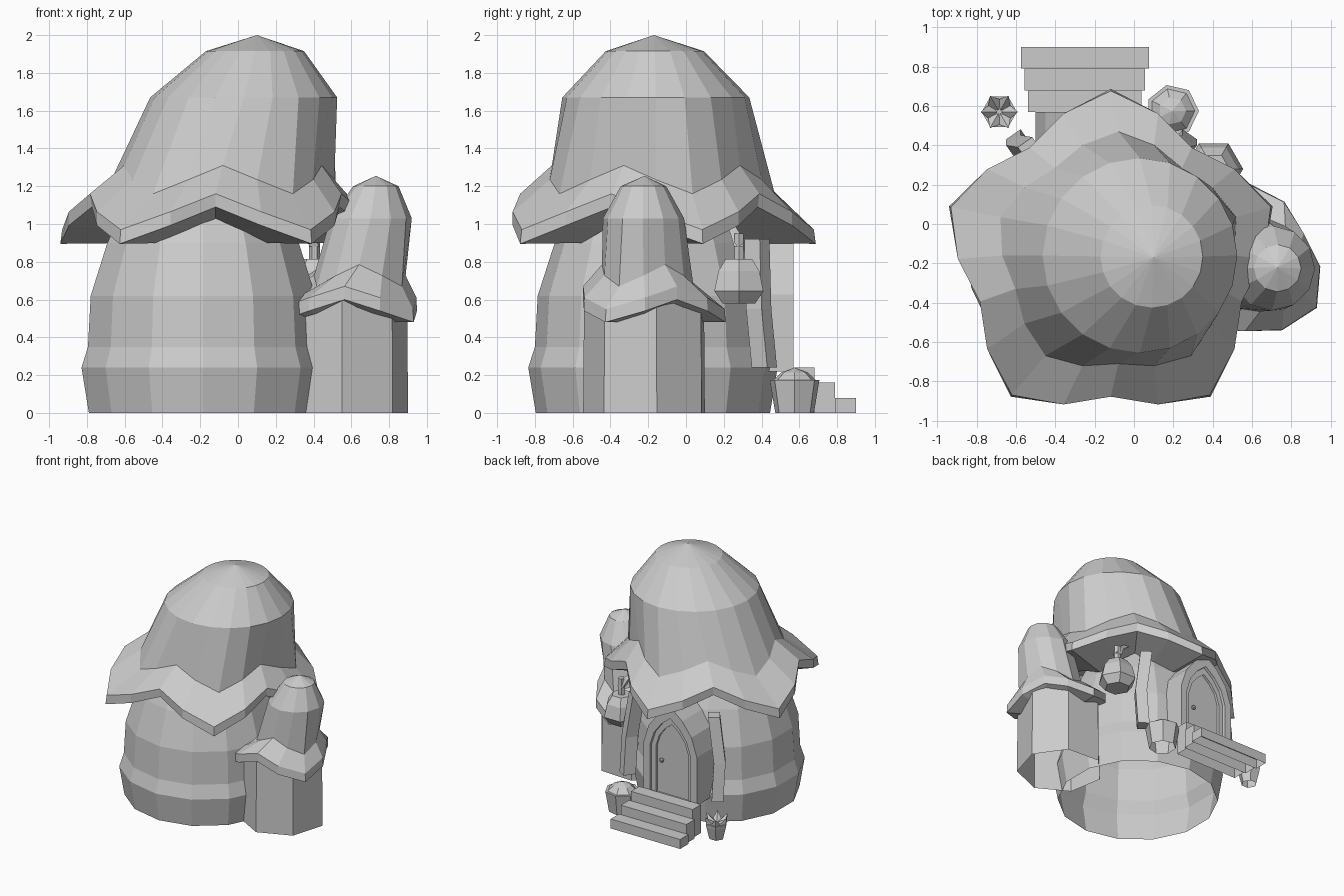
import bpy, bmesh
from math import sin, cos, pi, radians
from mathutils import Vector

cube = bpy.data.objects.get("Cube")
if cube:
    bpy.data.objects.remove(cube)

stone = bpy.data.materials.new("plain_grey")
stone.use_nodes = True
GREY = (0.6, 0.6, 0.6, 1)
stone.diffuse_color = GREY
stone.node_tree.nodes["Principled BSDF"].inputs["Base Color"].default_value = GREY


def finish(name, bm):
    bmesh.ops.recalc_face_normals(bm, faces=bm.faces)
    mesh = bpy.data.meshes.new(name)
    bm.to_mesh(mesh)
    bm.free()
    mesh.materials.append(stone)
    obj = bpy.data.objects.new(name, mesh)
    bpy.context.collection.objects.link(obj)
    return obj


def loft(name, rings, apex=None, loop=False, base=True):
    """Skin a list of rings; close with caps, an apex or back to the start."""
    bm = bmesh.new()
    vs = [[bm.verts.new(p) for p in r] for r in rings]
    n = len(vs[0])
    pairs = list(zip(vs, vs[1:])) + ([(vs[-1], vs[0])] if loop else [])
    for a, b in pairs:
        for i in range(n):
            j = (i + 1) % n
            bm.faces.new((a[i], a[j], b[j], b[i]))
    if not loop:
        if base:
            bm.faces.new(vs[0])
        if apex:
            tip = bm.verts.new(apex)
            for i in range(n):
                bm.faces.new((vs[-1][i], vs[-1][(i + 1) % n], tip))
        else:
            bm.faces.new(vs[-1])
    return finish(name, bm)


def circle(c, r, z, n, phase=0.0):
    return [(c[0] + r * cos(phase + 2 * pi * i / n),
             c[1] + r * sin(phase + 2 * pi * i / n), z) for i in range(n)]


def wavy(c, r_tip, r_dip, z_tip, z_dip, lobes, phase):
    """Scalloped ring: four points per lobe, drooping at the tips."""
    ring = []
    for i in range(lobes * 4):
        t = (1, 0.5, 0, 0.5)[i % 4]
        a = phase + 2 * pi * i / (lobes * 4)
        r = r_dip + (r_tip - r_dip) * t
        ring.append((c[0] + r * cos(a), c[1] + r * sin(a), z_dip + (z_tip - z_dip) * t))
    return ring


def turned(name, c, profile, n, apex_z=None, phase=0.0):
    """Round part; anything standing on the ground is left open underneath."""
    apex = (c[0], c[1], apex_z) if apex_z else None
    return loft(name, [circle(c, r, z, n, phase) for r, z in profile], apex,
                base=profile[0][1] > 0)


def beam(name, path, w, d, turn=0.0):
    """Square timber following a path, its section turned about z."""
    c, s = cos(turn), sin(turn)
    corners = ((-w, -d), (w, -d), (w, d), (-w, d))
    return loft(name, [[(x + u * c - v * s, y + u * s + v * c, z) for u, v in corners]
                       for x, y, z in path])


# Round house body
turned("house_body", (-0.185, -0.175),
       [(0.62, 0), (0.66, 0.24), (0.625, 0.35), (0.61, 0.62), (0.52, 0.9), (0.4, 1.15)],
       14, phase=pi / 14)

# Main roof: scalloped brim and leaning cap
BRIM, CAP = (-0.118, -0.178), (-0.08, -0.16)
up = pi / 2
seam = wavy(CAP, 0.63, 0.55, 1.16, 1.31, 5, up)
loft("roof_brim", [wavy(BRIM, 0.45, 0.45, 0.9, 1.03, 5, up),
                   wavy(BRIM, 0.865, 0.69, 0.895, 1.09, 5, up),
                   wavy(BRIM, 0.855, 0.7, 0.97, 1.16, 5, up),
                   seam], loop=True)
loft("roof_cap", [seam, circle((0.03, -0.16), 0.495, 1.67, 20, up),
                  circle((0.09, -0.165), 0.26, 1.915, 20, up)], (0.1, -0.17, 2.0))

# Side turret with its own small three-lobed roof
TB, ph = (0.57, -0.21), radians(-31)
turned("turret_body", TB, [(0.335, 0), (0.33, 0.62)], 7, phase=radians(9.5))
t_seam = wavy((0.645, -0.22), 0.26, 0.225, 0.67, 0.785, 3, ph)
loft("turret_brim", [wavy(TB, 0.3, 0.28, 0.48, 0.57, 3, ph),
                     wavy(TB, 0.42, 0.335, 0.48, 0.6, 3, ph),
                     wavy(TB, 0.415, 0.335, 0.55, 0.67, 3, ph),
                     t_seam], loop=True)
loft("turret_cap", [t_seam, circle((0.705, -0.225), 0.215, 1.03, 12, ph),
                    circle((0.73, -0.225), 0.12, 1.2, 12, ph)], (0.73, -0.22, 1.255))

# Entrance steps, hollow underneath
DOOR_X = -0.25
for i in range(3):
    half, back = 0.325 - 0.018 * i, 0.79 - 0.11 * i
    loft(f"step_{i + 1}", [[(DOOR_X - half, back, z), (DOOR_X + half, back, z),
                            (DOOR_X + half, back + 0.11, z), (DOOR_X - half, back + 0.11, z)]
                           for z in (0, 0.08 * (i + 1))], base=False)


# Pointed-arch doorway in nested layers
def arch(half, top, y):
    shoulder = top - half * 1.45
    right = [(half, 0.22), (half, shoulder), (half * 0.8, shoulder + half * 0.62),
             (half * 0.45, top - half * 0.37)]
    pts = right + [(0, top)] + [(-x, z) for x, z in reversed(right)]
    return [(DOOR_X + x, y, z) for x, z in pts]


loft("door_frame", [arch(0.25, 0.99, 0.25), arch(0.25, 0.99, 0.57),
                    arch(0.19, 0.89, 0.57), arch(0.19, 0.89, 0.25)], loop=True)
loft("door_trim", [arch(0.19, 0.89, 0.3), arch(0.19, 0.89, 0.545),
                   arch(0.15, 0.83, 0.545), arch(0.15, 0.83, 0.3)], loop=True)
loft("door_panel", [arch(0.15, 0.83, 0.3), arch(0.15, 0.83, 0.525)])
bm = bmesh.new()
bmesh.ops.create_icosphere(bm, subdivisions=1, radius=0.02)
bmesh.ops.translate(bm, verts=bm.verts, vec=Vector((DOOR_X + 0.1, 0.54, 0.5)))
finish("door_knob", bm)

# Bent timber posts on either side of the doorway
for side, label in ((1, "left"), (-1, "right")):
    beam(f"{label}_post", [(-0.165 + side * off, y, z) for off, y, z in
                           ((0.42, 0.415, 0.24), (0.42, 0.385, 0.55), (0.36, 0.375, 0.92))],
         0.045, 0.05, radians(-35 * side))

# Hanging lantern
LAMP = (0.405, 0.28)
turned("lantern", LAMP, [(0.1, 0.58), (0.15, 0.645), (0.125, 0.75), (0.08, 0.815)], 6)
turned("lantern_stem", LAMP, [(0.028, 0.8), (0.028, 0.95)], 6)
beam("lantern_hook", [(0.405, 0.28, 0.88), (0.37, 0.26, 0.95), (0.25, 0.2, 1.05)], 0.025, 0.025)

# Pot with a low pointed heap
POT = (0.195, 0.575)
turned("pot", POT, [(0.105, 0), (0.135, 0.175)], 7)
turned("pot_heap", POT, [(0.12, 0.17), (0.07, 0.215)], 7, 0.24)

# Small planter with pointed leaves
PLANTER = (-0.685, 0.57)
turned("planter", PLANTER, [(0.06, 0), (0.085, 0.1), (0.09, 0.13)], 6)
for i in range(6):
    a = pi / 3 * i
    p = (PLANTER[0] + 0.045 * cos(a), PLANTER[1] + 0.045 * sin(a))
    loft(f"planter_leaf_{i + 1}", [circle(p, 0.042, 0.125, 4, a)],
         (p[0] + 0.05 * cos(a), p[1] + 0.05 * sin(a), 0.19))
